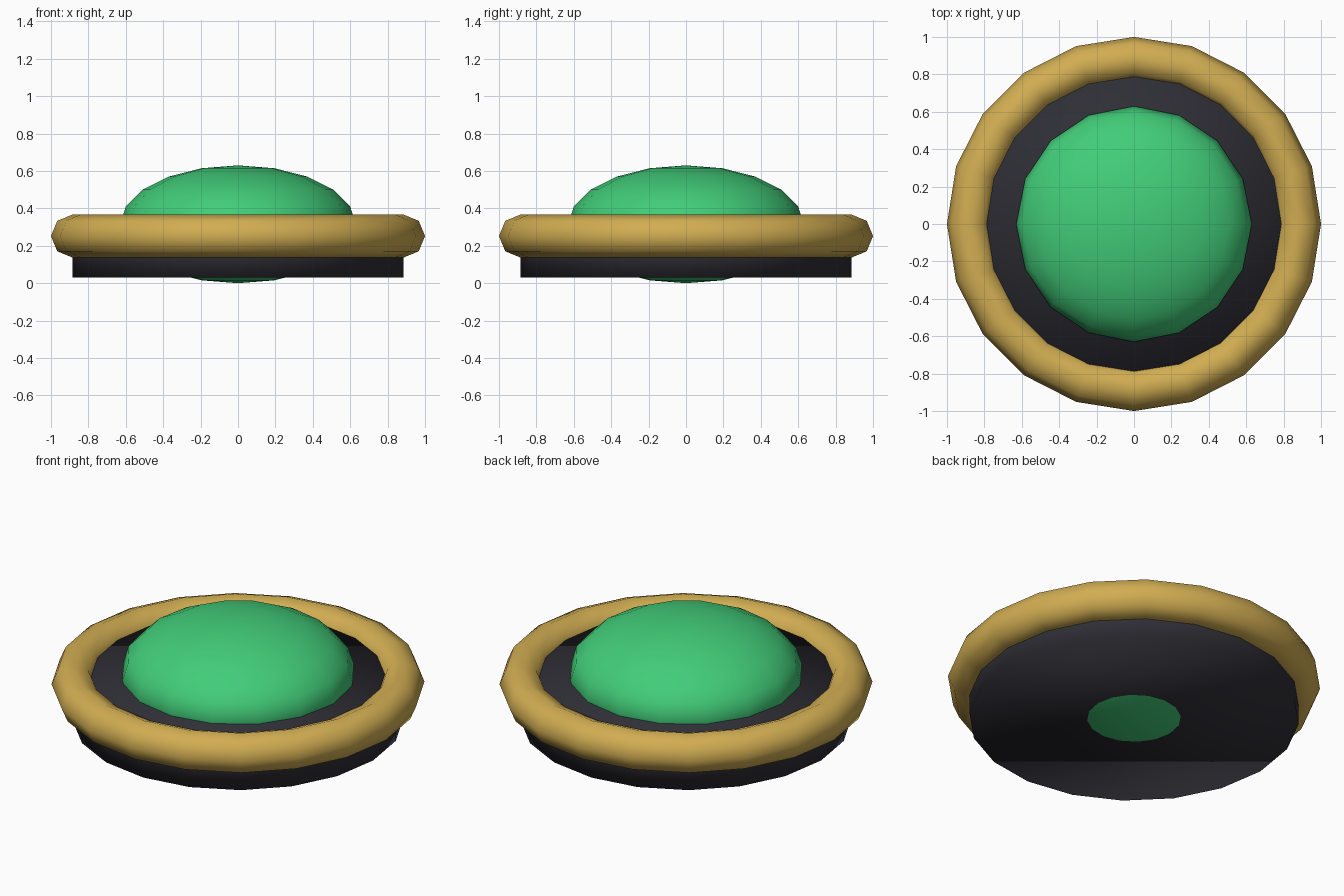
import bpy

cube = bpy.data.objects.get("Cube")
if cube:
    bpy.data.objects.remove(cube, do_unlink=True)


def make_material(name, rgb):
    mat = bpy.data.materials.new(name)
    mat.use_nodes = True
    color = (*rgb, 1.0)
    mat.diffuse_color = color
    mat.node_tree.nodes["Principled BSDF"].inputs["Base Color"].default_value = color
    return mat


def finish(name, mat):
    """Name, colour and smooth the newly added primitive."""
    obj = bpy.context.object
    obj.name = name
    obj.data.materials.append(mat)
    bpy.ops.object.shade_smooth()
    return obj


gold = make_material("gold", (0.64, 0.42, 0.085))
green = make_material("emerald green", (0.054, 0.61, 0.19))
charcoal = make_material("charcoal", (0.028, 0.028, 0.037))

RING_RADIUS = 0.885
SIDES = 20

# Dark disc base
BOTTOM, TOP = 0.03, 0.295
bpy.ops.mesh.primitive_cylinder_add(
    vertices=SIDES, radius=RING_RADIUS, depth=TOP - BOTTOM,
    location=(0, 0, (BOTTOM + TOP) / 2))
finish("base_disc", charcoal)

# Gold rim around the disc
bpy.ops.mesh.primitive_torus_add(
    major_segments=SIDES, minor_segments=8,
    major_radius=RING_RADIUS, minor_radius=1 - RING_RADIUS,
    location=(0, 0, 0.252))
finish("rim_ring", gold)

# Flattened green gem, poking slightly through the underside
GEM_RADIUS = 0.63
bpy.ops.mesh.primitive_uv_sphere_add(
    segments=16, ring_count=10, radius=GEM_RADIUS,
    location=(0, 0, GEM_RADIUS / 2))
gem = finish("gem_dome", green)
gem.scale.z = 0.5
